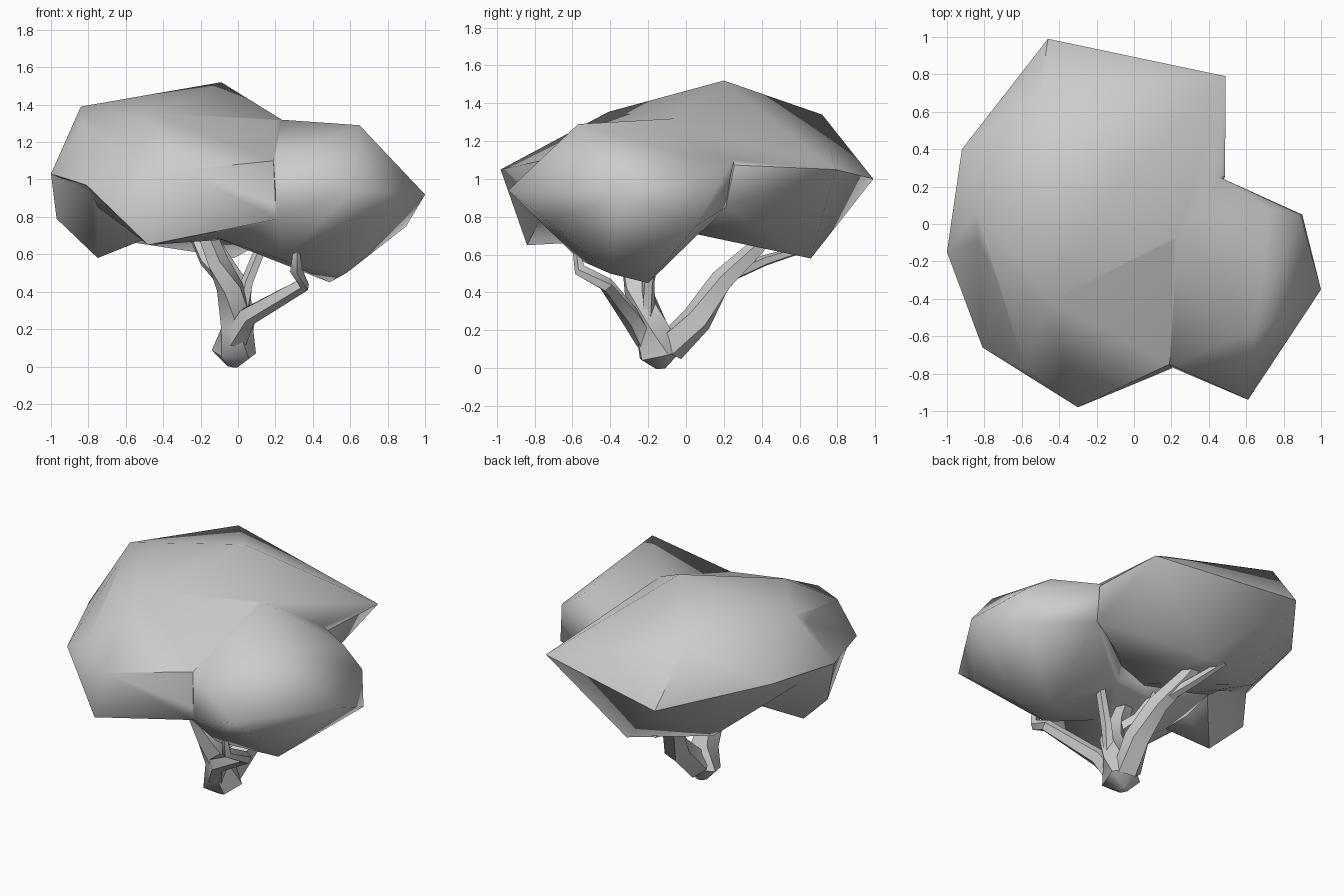
import bpy, bmesh, math
from mathutils import Vector

if "Cube" in bpy.data.objects:
    bpy.data.objects.remove(bpy.data.objects["Cube"])


def make_object(name, bm):
    bmesh.ops.recalc_face_normals(bm, faces=bm.faces[:])
    me = bpy.data.meshes.new(name)
    bm.to_mesh(me)
    bm.free()
    ob = bpy.data.objects.new(name, me)
    bpy.context.collection.objects.link(ob)
    return ob


def hull(name, pts):
    """Faceted leaf clump: convex hull around a few corner points."""
    bm = bmesh.new()
    for p in pts:
        bm.verts.new(p)
    bmesh.ops.convex_hull(bm, input=bm.verts[:])
    loose = [v for v in bm.verts if not v.link_faces]
    bmesh.ops.delete(bm, geom=loose, context='VERTS')
    return make_object(name, bm)


def limb(name, path, sides=5):
    """Tapered branch: rings (x, y, z, radius) joined into a tube."""
    bm = bmesh.new()
    rings = []
    for i, (x, y, z, r) in enumerate(path):
        a = Vector(path[max(i - 1, 0)][:3])
        b = Vector(path[min(i + 1, len(path) - 1)][:3])
        q = (b - a).to_track_quat('Z', 'Y')
        rings.append([bm.verts.new(Vector((x, y, z)) + q @ Vector(
            (r * math.cos(t), r * math.sin(t), 0)))
            for t in (2 * math.pi * k / sides for k in range(sides))])
    for lo, hi in zip(rings, rings[1:]):
        for k in range(sides):
            n = (k + 1) % sides
            bm.faces.new((lo[k], lo[n], hi[n], hi[k]))
    bm.faces.new(rings[0][::-1])
    bm.faces.new(rings[-1])
    return make_object(name, bm)


def smooth(ob, deg):
    bpy.ops.object.select_all(action='DESELECT')
    ob.select_set(True)
    bpy.context.view_layer.objects.active = ob
    bpy.ops.object.shade_smooth_by_angle(angle=math.radians(deg))


def union(target, others):
    bpy.context.view_layer.objects.active = target
    for o in others:
        m = target.modifiers.new("union", 'BOOLEAN')
        m.operation = 'UNION'
        m.solver = 'EXACT'
        m.object = o
        bpy.ops.object.modifier_apply(modifier=m.name)
        bpy.data.objects.remove(o)


# Canopy: back-left, front-left and right clumps merged into one crown
canopy = hull("canopy", [
    (-.46, .99, 1.0), (.49, .79, 1.05), (-.09, .2, 1.52), (-.84, .05, 1.39),
    (-.5, .72, 1.34), (-.02, .66, .58), (-.92, .4, 1.08), (-1, -.15, 1.04),
    (-.45, -.4, 1.365), (-.1, .0, .72), (-.54, .48, .66), (-.58, -.76, 1.1),
    (.2, .1, .76), (.25, -.05, 1.33), (.49, .26, 1.07), (.46, .22, .86)])
front = hull("front_clump", [
    (-1, -.15, 1.04), (-.81, -.66, .97), (-.3, -.98, 1.05), (-.58, -.78, 1.11),
    (-.48, -.84, .65), (.19, -.75, 1.1), (.21, -.77, .78), (-.45, -.4, 1.36),
    (.25, -.05, 1.32), (.1, -.1, .69), (-.2, -.1, .7), (-.84, .05, 1.37),
    (-.5, -.4, .69)])
right = hull("right_clump", [
    (.65, -.57, 1.29), (.25, -.05, 1.33), (1, -.35, .92), (.9, .05, .75),
    (.61, -.94, .94), (.49, -.2, .45), (.24, -.56, .57), (.73, .08, 1.11),
    (.49, .26, 1.09), (.47, .21, .85), (.2, -.78, .8), (.05, -.1, .7),
    (.2, -.72, 1.1), (0, .05, 1.25), (.89, .05, 1.0), (.58, -.4, .5),
    (-.12, -.5, .69), (.67, -.72, .77)])
# Small drooping clump on the left
droop = hull("left_droop", [
    (-.97, -.12, .79), (-.75, -.18, .58), (-1, -.15, 1.03), (-.5, -.3, .68),
    (-.8, -.6, .95), (-.5, .1, .74), (-.85, .1, 1.0), (-.5, -.1, .68)])
union(canopy, [front, right, droop])
# Weld the slivers along the joins
bm = bmesh.new()
bm.from_mesh(canopy.data)
bmesh.ops.remove_doubles(bm, verts=bm.verts[:], dist=.035)
bm.to_mesh(canopy.data)
bm.free()
smooth(canopy, 50)

# Trunk and its forking branches
limbs = [
    limb("trunk", [(-.03, -.13, 0, .03), (-.02, -.14, .07, .125),
                   (-.01, -.18, .22, .09), (-.04, -.26, .42, .075),
                   (-.11, -.28, .56, .06), (-.18, -.29, .74, .05)]),
    limb("back_branch", [(-.02, -.09, .11, .09), (.02, .06, .26, .085),
                         (-.03, .19, .46, .065), (-.12, .36, .62, .05),
                         (-.16, .46, .74, .04)]),
    limb("back_twig", [(-.06, .26, .5, .035), (-.14, .42, .57, .03),
                       (-.2, .62, .63, .02)]),
    limb("front_branch", [(-.01, -.2, .14, .07), (.05, -.29, .27, .055),
                          (.35, -.42, .44, .04), (.31, -.56, .52, .035),
                          (.31, -.58, .62, .02)]),
    limb("right_twig", [(.02, -.2, .26, .04), (.05, -.2, .45, .035),
                        (.15, -.15, .7, .03)]),
    limb("left_twig", [(-.08, -.27, .48, .05), (-.17, -.17, .57, .04),
                       (-.25, -.1, .74, .03)]),
]
for ob in limbs:
    smooth(ob, 58)
